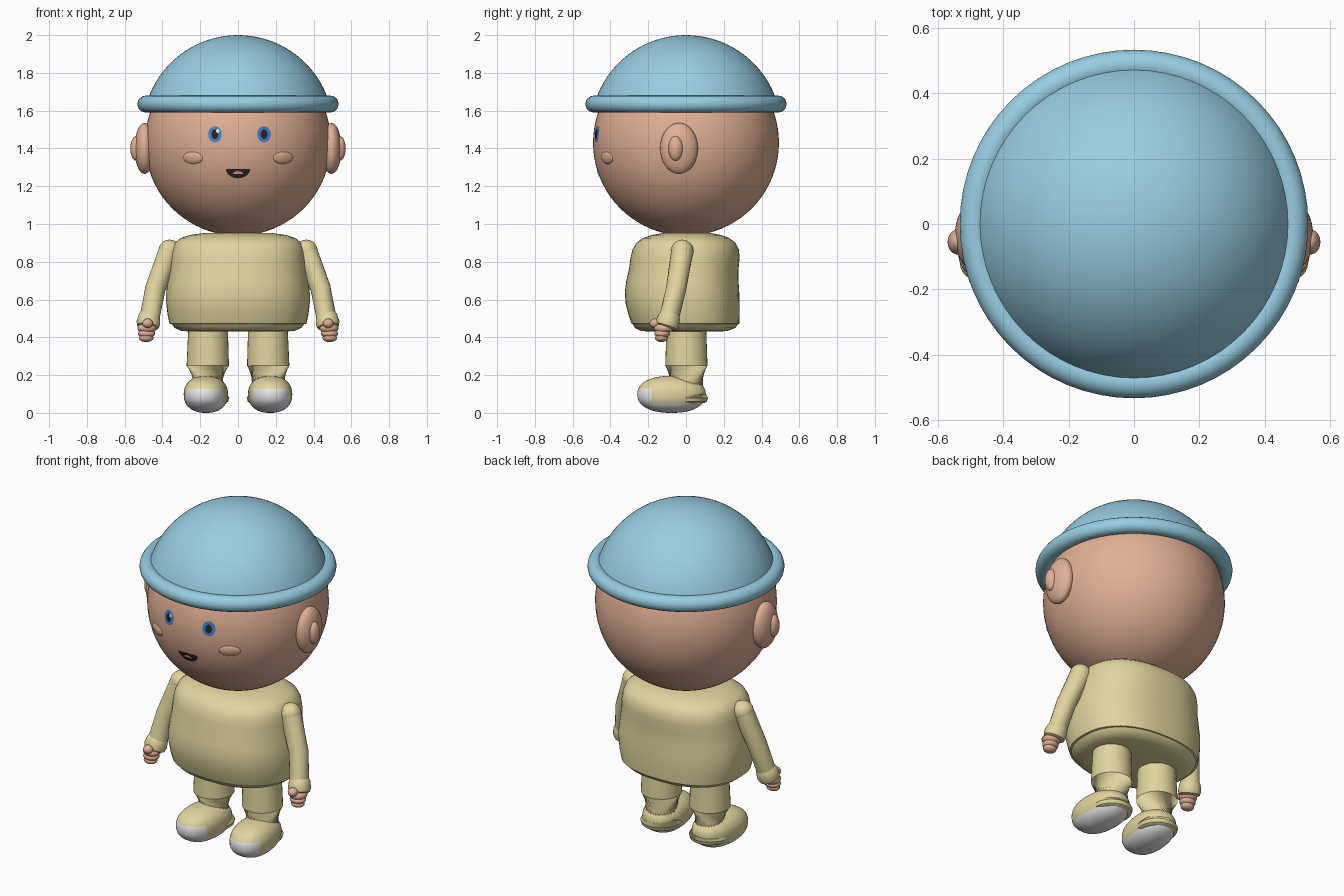
import bpy, bmesh, math
from mathutils import Vector, Matrix

cube = bpy.data.objects.get("Cube")
if cube:
    bpy.data.objects.remove(cube, do_unlink=True)


def material(name, r, g, b):
    m = bpy.data.materials.new(name)
    m.use_nodes = True
    m.diffuse_color = (r, g, b, 1)
    shader = m.node_tree.nodes["Principled BSDF"]
    shader.inputs["Base Color"].default_value = (r, g, b, 1)
    shader.inputs["Roughness"].default_value = 0.6
    return m


BLUE_HAT = material("hat blue", 0.31, 0.61, 0.76)
SKIN = material("skin", 0.75, 0.43, 0.30)
CLOTH = material("pale yellow cloth", 0.75, 0.66, 0.34)
WHITE = material("white", 0.8, 0.8, 0.8)
IRIS = material("eye blue", 0.05, 0.22, 0.6)
DARK = material("dark brown", 0.025, 0.016, 0.012)

HEAD_CENTRE = Vector((0, 0, 1.43))
HEAD_R = 0.492
parts = []


def finish(bm, name, *mats, fix=True):
    if fix:
        bmesh.ops.recalc_face_normals(bm, faces=bm.faces)
    mesh = bpy.data.meshes.new(name)
    bm.to_mesh(mesh)
    bm.free()
    for m in mats:
        mesh.materials.append(m)
    ob = bpy.data.objects.new(name, mesh)
    bpy.context.scene.collection.objects.link(ob)
    parts.append(ob)
    return ob


def ellipsoid_mesh(centre, radii, rot=None, seg=32, rings=20):
    bm = bmesh.new()
    mat = Matrix.Translation(centre) @ (rot or Matrix()) @ Matrix.Diagonal((*radii, 1))
    bmesh.ops.create_uvsphere(bm, u_segments=seg, v_segments=rings, radius=1, matrix=mat)
    return bm


def ellipsoid(name, mat, centre, radii, rot=None, seg=32, rings=20):
    return finish(ellipsoid_mesh(centre, radii, rot, seg, rings), name, mat)


def skin_rings(bm, rings):
    """Join rings of points into a closed, capped surface."""
    loops = [[bm.verts.new(p) for p in ring] for ring in rings]
    n = len(loops[0])
    for a, b in zip(loops, loops[1:]):
        for i in range(n):
            j = (i + 1) % n
            bm.faces.new((a[i], a[j], b[j], b[i]))
    bm.faces.new(loops[0])
    bm.faces.new(loops[-1])


def tube(name, mat, path, n=24):
    """Round tube through (x, y, z, radius) points."""
    pts = [Vector(p[:3]) for p in path]
    rings = []
    for i, p in enumerate(pts):
        t = pts[min(i + 1, len(pts) - 1)] - pts[max(i - 1, 0)]
        q = t.to_track_quat('Z', 'Y')
        rings.append([p + q @ Vector((math.cos(k * math.tau / n), math.sin(k * math.tau / n), 0)) * path[i][3]
                      for k in range(n)])
    bm = bmesh.new()
    skin_rings(bm, rings)
    return finish(bm, name, mat)


def decal(name, mat, outline, lift):
    """Thin patch that follows the front of the head, from an x, z outline."""
    def on_head(x, z):
        dz = z - HEAD_CENTRE.z
        return Vector((x, -math.sqrt(HEAD_R ** 2 - x * x - dz * dz) - lift, z))
    bm = bmesh.new()
    n = len(outline)
    hub = bm.verts.new(on_head(sum(p[0] for p in outline) / n, sum(p[1] for p in outline) / n))
    rim = [bm.verts.new(on_head(*p)) for p in outline]
    for i in range(n):
        bm.faces.new((hub, rim[i], rim[(i + 1) % n]))
    return finish(bm, name, mat, fix=False)


def oval(x, z, rx, rz, start=0, end=math.tau, n=24):
    return [(x + rx * math.cos(start + (end - start) * k / n),
             z + rz * math.sin(start + (end - start) * k / n)) for k in range(n)]


# Head
ellipsoid("head", SKIN, HEAD_CENTRE, (HEAD_R,) * 3, seg=64, rings=40)

# Hat dome, cut open below the brim
bm = ellipsoid_mesh((0, 0, 1.495), (0.505,) * 3, seg=64, rings=48)
bmesh.ops.bisect_plane(bm, geom=bm.verts[:] + bm.edges[:] + bm.faces[:],
                       plane_co=(0, 0, 1.63), plane_no=(0, 0, 1), clear_inner=True)
finish(bm, "hat_dome", BLUE_HAT, fix=False)

# Hat brim, a rolled ring
bm = bmesh.new()
loops = []
for i in range(64):
    a = i * math.tau / 64
    loops.append([bm.verts.new(((0.488 + 0.045 * math.cos(b)) * math.cos(a),
                                (0.488 + 0.045 * math.cos(b)) * math.sin(a),
                                1.635 + 0.045 * math.sin(b)))
                  for b in (k * math.tau / 16 for k in range(16))])
for i in range(64):
    for k in range(16):
        a, b = loops[i], loops[(i + 1) % 64]
        bm.faces.new((a[k], b[k], b[(k + 1) % 16], a[(k + 1) % 16]))
finish(bm, "hat_brim", BLUE_HAT)

# Eyes and mouth
for side, x in (("right", -0.122), ("left", 0.138)):
    decal(side + "_iris", IRIS, oval(x, 1.475, 0.036, 0.043), 0.003)
    decal(side + "_pupil", DARK, oval(x, 1.475, 0.018, 0.025), 0.005)
decal("eye_glint", WHITE, oval(-0.107, 1.492, 0.009, 0.011), 0.007)
decal("mouth", DARK, oval(0, 1.292, 0.064, 0.05, math.pi, math.tau) + [(0.064, 1.292)], 0.004)
decal("teeth", SKIN, oval(0, 1.266, 0.026, 0.014, 0, math.pi) + [(-0.026, 1.266)], 0.006)

# Torso: rounded sweater, rings of z, half width, front and back depth
sections = [(0.430, 0.24, 0.19, 0.17), (0.434, 0.30, 0.24, 0.22), (0.45, 0.335, 0.27, 0.262),
            (0.470, 0.35, 0.282, 0.275), (0.472, 0.362, 0.288, 0.282), (0.52, 0.373, 0.305, 0.284),
            (0.58, 0.38, 0.32, 0.284), (0.64, 0.38, 0.324, 0.282), (0.70, 0.372, 0.316, 0.278),
            (0.76, 0.362, 0.302, 0.278), (0.82, 0.357, 0.294, 0.284), (0.865, 0.35, 0.283, 0.28),
            (0.90, 0.335, 0.262, 0.262), (0.925, 0.305, 0.23, 0.23), (0.942, 0.255, 0.18, 0.185),
            (0.952, 0.18, 0.12, 0.13)]


def rounded(v):
    return math.copysign(abs(v) ** 0.86, v)


rings = []
for z, hx, front, back in sections:
    ring = []
    for k in range(48):
        c, s = rounded(math.cos(k * math.tau / 48)), rounded(math.sin(k * math.tau / 48))
        ring.append((hx * c, (back if s > 0 else front) * s, z))
    rings.append(ring)
bm = bmesh.new()
skin_rings(bm, rings)
finish(bm, "sweater", CLOTH)

for side, s in (("right", -1), ("left", 1)):
    # Ear with inner bump
    ellipsoid(side + "_ear", SKIN, (s * 0.495, -0.037, 1.4), (0.053, 0.1, 0.135))
    ellipsoid(side + "_inner_ear", SKIN, (s * 0.54, -0.055, 1.4), (0.03, 0.038, 0.065))

    # Cheek, a shallow pad facing outward
    d = Vector((s * 0.24, -0.42, -0.08)).normalized()
    ellipsoid(side + "_cheek", SKIN, HEAD_CENTRE + d * (HEAD_R - 0.006), (0.06, 0.034, 0.015),
              d.to_track_quat('Z', 'Y').to_matrix().to_4x4())

    # Sleeve with bent elbow and cuff
    ellipsoid(side + "_shoulder", CLOTH, (s * 0.362, -0.02, 0.858), (0.059,) * 3)
    tube(side + "_sleeve", CLOTH, [(s * 0.362, -0.02, 0.858, 0.058), (s * 0.437, -0.052, 0.66, 0.054),
                                   (s * 0.469, -0.09, 0.50, 0.053)])
    tube(side + "_cuff", CLOTH, [(s * 0.466, -0.085, 0.525, 0.05), (s * 0.469, -0.088, 0.51, 0.058),
                                 (s * 0.475, -0.098, 0.475, 0.063), (s * 0.478, -0.104, 0.457, 0.058),
                                 (s * 0.479, -0.106, 0.45, 0.045)])

    # Fist: stacked fingers and a thumb
    ellipsoid(side + "_palm", SKIN, (s * 0.482, -0.12, 0.448), (0.05, 0.05, 0.03), seg=24, rings=14)
    ellipsoid(side + "_upper_finger", SKIN, (s * 0.484, -0.126, 0.42), (0.046, 0.042, 0.024), seg=24, rings=14)
    ellipsoid(side + "_lower_finger", SKIN, (s * 0.486, -0.13, 0.397), (0.039, 0.034, 0.022), seg=24, rings=14)
    ellipsoid(side + "_thumb", SKIN, (s * 0.478, -0.165, 0.474), (0.028, 0.028, 0.025), seg=24, rings=14)

    # Trouser leg
    tube(side + "_leg", CLOTH, [(s * 0.16, 0.002, 0.052, 0.095), (s * 0.16, 0.002, 0.06, 0.108),
                                (s * 0.16, 0.002, 0.08, 0.114), (s * 0.16, 0.002, 0.25, 0.112),
                                (s * 0.158, 0.002, 0.47, 0.104)], 32)

    # Shoe, toes slightly out, with white sole and toe cap
    bm = ellipsoid_mesh((0, 0, 0), (1, 1, 1), seg=40, rings=24)
    turn = Matrix.Rotation(s * math.radians(5), 4, 'Z')
    for v in bm.verts:
        p = Vector([math.copysign(abs(c) ** 0.88, c) for c in v.co])
        v.co = Vector((s * 0.17, -0.077, 0.098)) + turn @ Vector((p.x * 0.116, p.y * 0.182, p.z * 0.098))
    for co, no in (((0, 0, 0.055), (0, 0, 1)), ((0, 0, 0.13), (0, 0, 1)), ((0, -0.182, 0), (0, 1, 0))):
        bmesh.ops.bisect_plane(bm, geom=bm.verts[:] + bm.edges[:] + bm.faces[:], plane_co=co, plane_no=no)
    for f in bm.faces:
        c = f.calc_center_median()
        f.material_index = int(c.z < 0.055 or (c.y < -0.182 and c.z < 0.13))
    finish(bm, side + "_shoe", CLOTH, WHITE)

# Smooth shading, sharp where parts fold
bpy.ops.object.select_all(action='DESELECT')
for ob in parts:
    ob.select_set(True)
bpy.context.view_layer.objects.active = parts[0]
bpy.ops.object.shade_smooth_by_angle(angle=math.radians(40))
